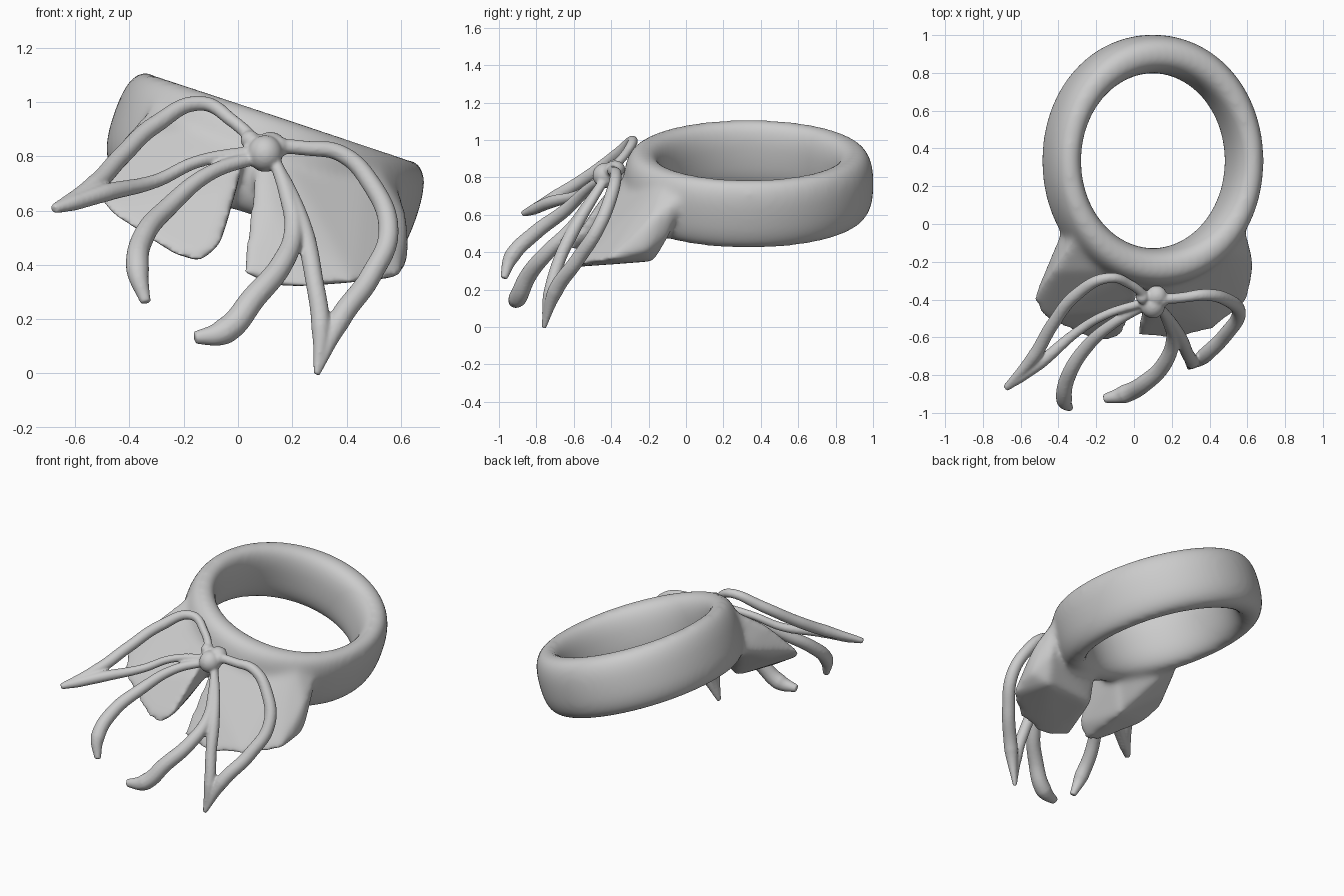
import bpy, bmesh
from math import sin, cos, pi, copysign, radians
from mathutils import Vector, Matrix

if "Cube" in bpy.data.objects:
    bpy.data.objects.remove(bpy.data.objects["Cube"])

CENTRE = Vector((0.1, 0.335, 0.765))
TILT = Matrix.Rotation(radians(18.4), 3, 'Y')


def finish(bm, name):
    bmesh.ops.recalc_face_normals(bm, faces=bm.faces)
    me = bpy.data.meshes.new(name)
    bm.to_mesh(me)
    bm.free()
    ob = bpy.data.objects.new(name, me)
    bpy.context.collection.objects.link(ob)
    return ob


def blend(ob, voxel, iterations):
    rm = ob.modifiers.new('blend', 'REMESH')
    rm.mode = 'VOXEL'
    rm.voxel_size = voxel
    rm.use_smooth_shade = True
    sm = ob.modifiers.new('soften', 'SMOOTH')
    sm.factor = 0.5
    sm.iterations = iterations


# Tilted band: slightly oval hole, thinner at the sides than at the back
bm = bmesh.new()
N, M = 96, 24
rows = []
for i in range(N):
    a = 2 * pi * i / N
    outer = 0.59 + 0.078 * sin(a) ** 2
    inner = 0.428 + 0.035 * sin(a) ** 2
    mid, half = (outer + inner) / 2, (outer - inner) / 2
    row = []
    for j in range(M):
        t = 2 * pi * j / M
        c, s = [copysign(abs(v) ** 0.8, v) for v in (cos(t), sin(t))]
        r = mid + half * c
        row.append(bm.verts.new(CENTRE + TILT @ Vector((r * cos(a), r * sin(a), 0.19 * s))))
    rows.append(row)
for i in range(N):
    p, q = rows[i], rows[(i + 1) % N]
    for j in range(M):
        k = (j + 1) % M
        bm.faces.new((p[j], q[j], q[k], p[k]))

# Two sloping lobes of the ring head, merged with the band below
LEFT = [(-.3, -.06, 1.01), (-.43, -.25, .87), (-.54, -.4, .68), (-.49, -.5, .6),
        (-.25, -.615, .44), (-.14, -.625, .405), (-.06, -.6, .47), (0, -.46, .68),
        (.06, -.24, .94), (-.38, -.02, .78), (-.43, -.25, .66), (-.3, -.22, .6),
        (-.15, -.3, .45), (-.03, -.2, .66)]
RIGHT = [(.08, -.24, .95), (.48, -.1, .84), (.59, -.02, .7), (.63, -.2, .56), (.63, -.22, .41),
         (.6, -.42, .355), (.43, -.56, .335), (.26, -.605, .32), (.14, -.6, .32),
         (.01, -.6, .365), (.12, -.46, .62), (.15, -.22, .37), (.52, -.17, .35),
         (.15, -.18, .6), (.57, -.08, .5)]
for pts in (LEFT, RIGHT):
    vs = [bm.verts.new(p) for p in pts]
    res = bmesh.ops.convex_hull(bm, input=vs)
    junk = [v for v in res['geom_interior'] if isinstance(v, bmesh.types.BMVert)]
    bmesh.ops.delete(bm, geom=junk, context='VERTS')
blend(finish(bm, 'ring_band_and_head'), 0.014, 32)

bow_parts = []


# Bow strands: (x, y, z, radius)
def strand(name, pts):
    cu = bpy.data.curves.new(name, 'CURVE')
    cu.dimensions = '3D'
    cu.bevel_depth = 1.0
    cu.bevel_resolution = 4
    cu.resolution_u = 10
    cu.use_fill_caps = True
    sp = cu.splines.new('BEZIER')
    sp.bezier_points.add(len(pts) - 1)
    for b, (x, y, z, r) in zip(sp.bezier_points, pts):
        b.co = (x, y, z)
        b.radius = r
        b.handle_left_type = b.handle_right_type = 'AUTO'
    ob = bpy.data.objects.new(name, cu)
    bpy.context.collection.objects.link(ob)
    bow_parts.append(ob)


strand('left_loop_upper', [(.07, -.39, .85, .025), (-.02, -.32, .93, .025), (-.13, -.285, .995, .028),
                           (-.3, -.37, .92, .034), (-.43, -.53, .8, .035), (-.53, -.7, .695, .036),
                           (-.68, -.87, .605, .018)])
strand('left_loop_lower', [(.07, -.41, .82, .024), (-.15, -.48, .78, .024), (-.3, -.57, .71, .026),
                           (-.49, -.73, .665, .034), (-.6, -.81, .63, .03), (-.68, -.87, .605, .018)])
strand('left_tail', [(.08, -.42, .8, .025), (-.1, -.52, .74, .029), (-.25, -.65, .62, .036),
                     (-.35, -.81, .5, .041), (-.37, -.93, .38, .043), (-.34, -.975, .26, .02)])
strand('right_tail', [(.13, -.43, .8, .022), (.18, -.52, .66, .03), (.205, -.61, .53, .036),
                      (.16, -.74, .4, .042), (.06, -.84, .28, .046), (-.05, -.9, .155, .05),
                      (-.16, -.925, .13, .024)])
strand('right_loop_outer', [(.13, -.4, .84, .028), (.25, -.39, .83, .028), (.38, -.375, .81, .032),
                            (.49, -.4, .7, .036), (.555, -.47, .53, .038), (.49, -.58, .36, .04),
                            (.37, -.7, .19, .042), (.29, -.76, -.005, .012)])
strand('right_loop_inner', [(.13, -.43, .79, .022), (.2, -.52, .65, .028), (.25, -.61, .5, .036),
                            (.28, -.68, .35, .034), (.305, -.73, .17, .036), (.29, -.76, -.005, .012)])


# Knot with smaller buds where the strands meet it
def ball(name, loc, scale):
    bpy.ops.mesh.primitive_uv_sphere_add(segments=32, ring_count=16, radius=1, location=loc)
    ob = bpy.context.object
    ob.name = name
    ob.scale = scale
    bow_parts.append(ob)


ball('knot', (.1, -.43, .81), (.065, .07, .068))
ball('knot_top', (.12, -.38, .845), (.055, .055, .045))
ball('left_bud', (.045, -.385, .86), (.036, .04, .036))
ball('right_bud', (.15, -.4, .835), (.036, .04, .04))

# Merge strands and knot into one softly blended bow
bpy.ops.object.select_all(action='DESELECT')
for ob in bow_parts:
    ob.select_set(True)
bpy.context.view_layer.objects.active = bow_parts[0]
bpy.ops.object.convert(target='MESH')
bpy.ops.object.select_all(action='DESELECT')
for ob in bow_parts:
    bpy.data.objects[ob.name].select_set(True)
knot = bpy.data.objects['knot']
bpy.context.view_layer.objects.active = knot
bpy.ops.object.transform_apply(location=True, rotation=True, scale=True)
bpy.ops.object.join()
knot.name = 'bow'
blend(knot, 0.007, 8)
